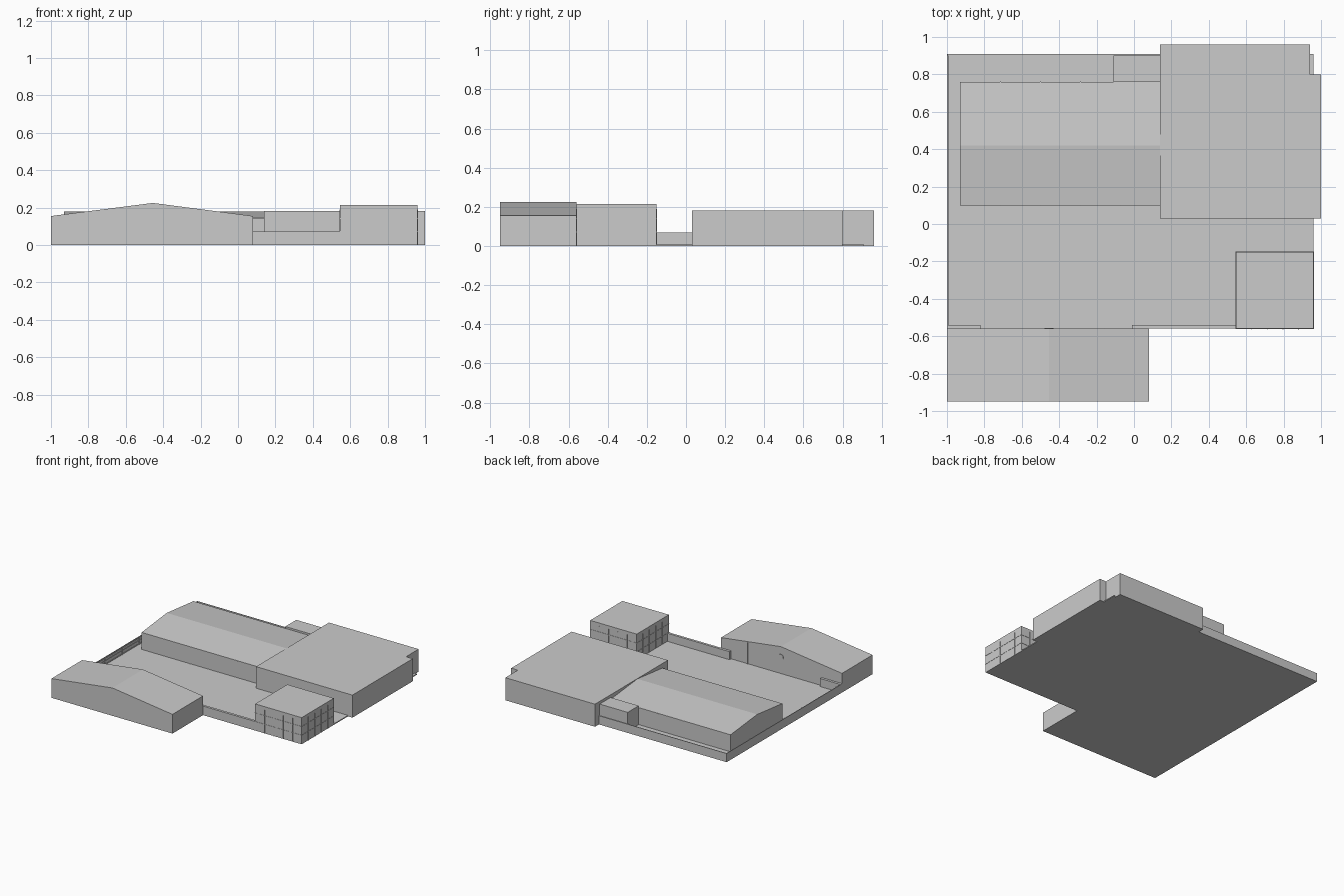
import bpy
import bmesh

cube = bpy.data.objects.get("Cube")
if cube:
    bpy.data.objects.remove(cube, do_unlink=True)

grey = bpy.data.materials.new("plain_grey")
grey.use_nodes = True
grey.diffuse_color = (0.6, 0.6, 0.6, 1)
grey.node_tree.nodes["Principled BSDF"].inputs["Base Color"].default_value = (0.6, 0.6, 0.6, 1)


def finish(name, bm):
    bmesh.ops.recalc_face_normals(bm, faces=bm.faces)
    mesh = bpy.data.meshes.new(name)
    bm.to_mesh(mesh)
    bm.free()
    mesh.materials.append(grey)
    obj = bpy.data.objects.new(name, mesh)
    bpy.context.collection.objects.link(obj)
    return obj


def prism(name, outline, depth):
    """Extrude a closed 3D outline along a depth vector."""
    bm = bmesh.new()
    face = bm.faces.new([bm.verts.new(p) for p in outline])
    ext = bmesh.ops.extrude_face_region(bm, geom=[face], use_keep_orig=True)
    moved = [g for g in ext["geom"] if isinstance(g, bmesh.types.BMVert)]
    bmesh.ops.translate(bm, verts=moved, vec=depth)
    return finish(name, bm)


def block(name, x0, x1, y0, y1, z0, z1):
    return prism(name, [(x0, y0, z0), (x1, y0, z0), (x1, y1, z0), (x0, y1, z0)], (0, 0, z1 - z0))


# Ground slab
block("courtyard_floor", -1, 0.96, -0.56, 0.91, 0, 0.008)

# Front hall, ridge running front to back
hall = [(-1, 0), (0.08, 0), (0.08, 0.155), (-0.455, 0.225), (-1, 0.155)]
prism("front_hall", [(x, -0.95, z) for x, z in hall], (0, 0.39, 0))

# Middle hall, ridge running left to right
hall = [(0.1, 0), (0.76, 0), (0.76, 0.145), (0.42, 0.18), (0.1, 0.145)]
prism("middle_hall", [(-0.93, y, z) for y, z in hall], (1.07, 0, 0))

# Large flat building with a notched back corner
plan = [(0.14, 0.03), (1, 0.03), (1, 0.8), (0.94, 0.8), (0.94, 0.96), (0.14, 0.96)]
prism("flat_building", [(x, y, 0) for x, y in plan], (0, 0, 0.182))
block("back_annex", -0.11, 0.14, 0.76, 0.9, 0, 0.16)

# Corner tower
block("corner_tower", 0.545, 0.96, -0.56, -0.15, 0, 0.215)

# Boundary walls
block("left_wall", -1, -0.995, -0.56, 0.91, 0, 0.07)
block("back_wall", -1, 0.14, 0.905, 0.91, 0, 0.07)
block("front_wall", 0.08, 0.545, -0.56, -0.54, 0, 0.073)
block("front_wall_return", -1, -0.82, -0.56, -0.54, 0, 0.073)
block("front_wall_end", -0.01, 0.08, -0.56, -0.54, 0, 0.073)

# Posts and rails on the inner side of the left wall
for i in range(7):
    y = -0.5 + i * 0.22
    block("left_wall_post", -0.995, -0.99, y, y + 0.008, 0, 0.07)
for z in (0.012, 0.04, 0.06):
    block("left_wall_rail", -0.995, -0.992, -0.54, 0.9, z, z + 0.003)

# Mullions on the tower sides
for i in range(1, 5):
    t = i * 0.083
    x, y = 0.545 + t, -0.56 + t
    block("tower_front_mullion", x, x + 0.004, -0.563, -0.56, 0, 0.19)
    block("tower_back_mullion", x, x + 0.004, -0.15, -0.147, 0, 0.19)
    block("tower_left_mullion", 0.96, 0.963, y, y + 0.004, 0, 0.19)
    block("tower_right_mullion", 0.542, 0.545, y, y + 0.004, 0, 0.19)
for z in (0.07, 0.14):
    block("tower_band", 0.543, 0.962, -0.562, -0.148, z, z + 0.004)

# Posts along the long sides of the middle hall
for i in range(1, 5):
    x = -0.93 + i * 0.214
    block("hall_front_post", x, x + 0.005, 0.097, 0.1, 0, 0.143)
    if x < -0.15:
        block("hall_back_post", x, x + 0.005, 0.76, 0.763, 0, 0.143)

# Round vent and joint on the back of the front hall
bm = bmesh.new()
bmesh.ops.create_cone(bm, cap_ends=True, segments=20, radius1=0.024, radius2=0.024, depth=0.006)
vent = finish("round_vent", bm)
vent.rotation_euler.x = 1.5708
vent.location = (-0.455, -0.559, 0.14)
block("front_hall_joint", -0.16, -0.155, -0.56, -0.557, 0, 0.18)
